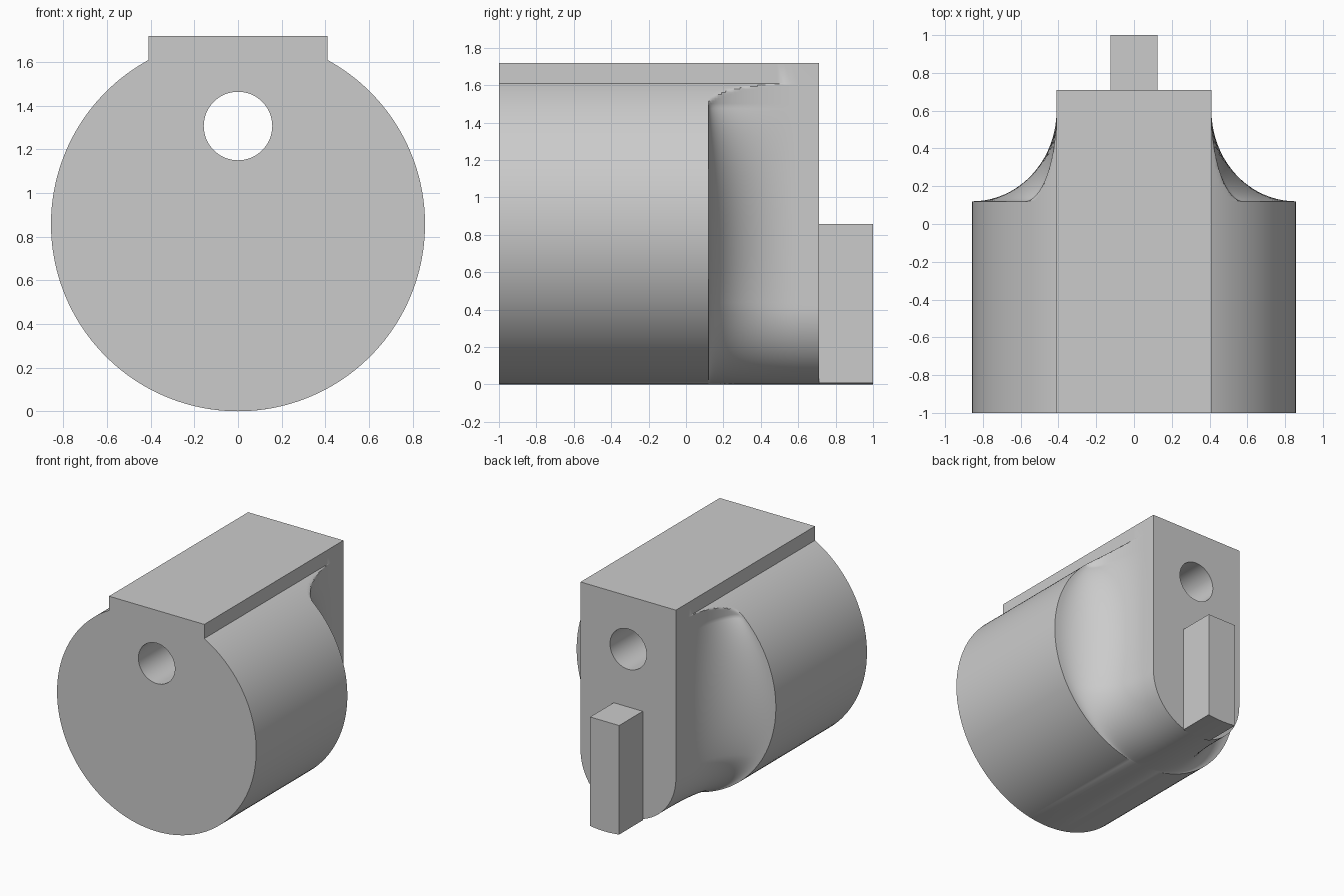
import bpy, bmesh
from math import sin, cos, asin, acos, pi, sqrt

R = 0.857            # barrel radius, also its centre height
W = 0.41             # half width of the block, radius of its rounded base
SHOULDER, COVE_END, BACK = 0.12, 0.60, 0.71

if "Cube" in bpy.data.objects:
    bpy.data.objects.remove(bpy.data.objects["Cube"], do_unlink=True)

grey = bpy.data.materials.new("light grey")
grey.use_nodes = True
colour = (0.6, 0.6, 0.6, 1)
grey.diffuse_color = colour
grey.node_tree.nodes["Principled BSDF"].inputs["Base Color"].default_value = colour


def loft(name, rings):
    """Skin a list of closed rings of (x, y, z) points and cap both ends."""
    bm = bmesh.new()
    loops = [[bm.verts.new(p) for p in ring] for ring in rings]
    n = len(loops[0])
    for a, b in zip(loops, loops[1:]):
        for i in range(n):
            j = (i + 1) % n
            bm.faces.new((a[i], a[j], b[j], b[i]))
    bm.faces.new(loops[0])
    bm.faces.new(loops[-1])
    bmesh.ops.recalc_face_normals(bm, faces=bm.faces)
    mesh = bpy.data.meshes.new(name)
    bm.to_mesh(mesh)
    bm.free()
    obj = bpy.data.objects.new(name, mesh)
    bpy.context.collection.objects.link(obj)
    mesh.materials.append(grey)
    return obj


# Half profile: block point, outward direction, gap to barrel, cove width
half = []
start, stop = asin(W / R), acos((W - R) / R)
side_steps, base_steps = 56, 24
for i in range(side_steps + 1):
    a = start + (stop - start) * (i / side_steps) ** 1.3
    gap = max(R * sin(a) - W, 0)
    half.append((W, R + R * cos(a), 1, 0, gap, max(gap, 0.17)))
for i in range(1, base_steps + 1):
    phi = pi / 2 * (1 - i / base_steps)
    s, c = sin(phi), cos(phi)
    h = R - W
    gap = max(sqrt(R * R - (h * s) ** 2) - h * c - W, 0)
    half.append((W * s, W - W * c, s, -c, gap, gap))


def section(y, flare):
    """Ring at depth y; flare 1 is the full barrel, 0 the bare block."""
    pts = [(W, y, 2 * R + 0.006)]
    for x, z, dx, dz, gap, width in half:
        d = min(gap, width * flare)
        pts.append((x + dx * d, y, z + dz * d))
    mirrored = [(-x, y, z) for x, y, z in reversed(pts[:-1])]
    return pts + mirrored


# Barrel, concave shoulder and block as one skin
rings = [section(-1, 1)]
cove_steps = 20
for i in range(cove_steps + 1):
    t = pi / 2 * i / cove_steps
    rings.append(section(COVE_END - (COVE_END - SHOULDER) * cos(t), 1 - sin(t)))
rings.append(section(BACK, 0))
body = loft("body", rings)

# Through hole
bpy.ops.mesh.primitive_cylinder_add(vertices=64, radius=0.157, depth=3,
                                    location=(0, 0, 1.307), rotation=(pi / 2, 0, 0))
cutter = bpy.context.object
cutter.name = "hole_cutter"
cutter.hide_render = True
cutter.data.materials.append(grey)
cut = body.modifiers.new("hole", "BOOLEAN")
cut.operation, cut.solver, cut.object = "DIFFERENCE", "EXACT", cutter
bpy.ops.object.select_all(action="DESELECT")
bpy.context.view_layer.objects.active = body
body.select_set(True)
bpy.ops.object.modifier_apply(modifier=cut.name)
bpy.data.objects.remove(cutter, do_unlink=True)

# Rear lug with a base that follows the barrel curve
lug_half = 0.125
xs = [lug_half * (i / 6 - 1) for i in range(13)]
outline = [(x, R - sqrt(R * R - x * x)) for x in xs]
outline += [(lug_half, R), (-lug_half, R)]
lug = loft("rear_lug", [[(x, y, z) for x, z in outline] for y in (BACK, 1)])

# Smooth curves, crisp edges
for obj in (body, lug):
    bpy.ops.object.select_all(action="DESELECT")
    obj.select_set(True)
    bpy.context.view_layer.objects.active = obj
    bpy.ops.object.shade_smooth_by_angle(angle=pi / 6)
